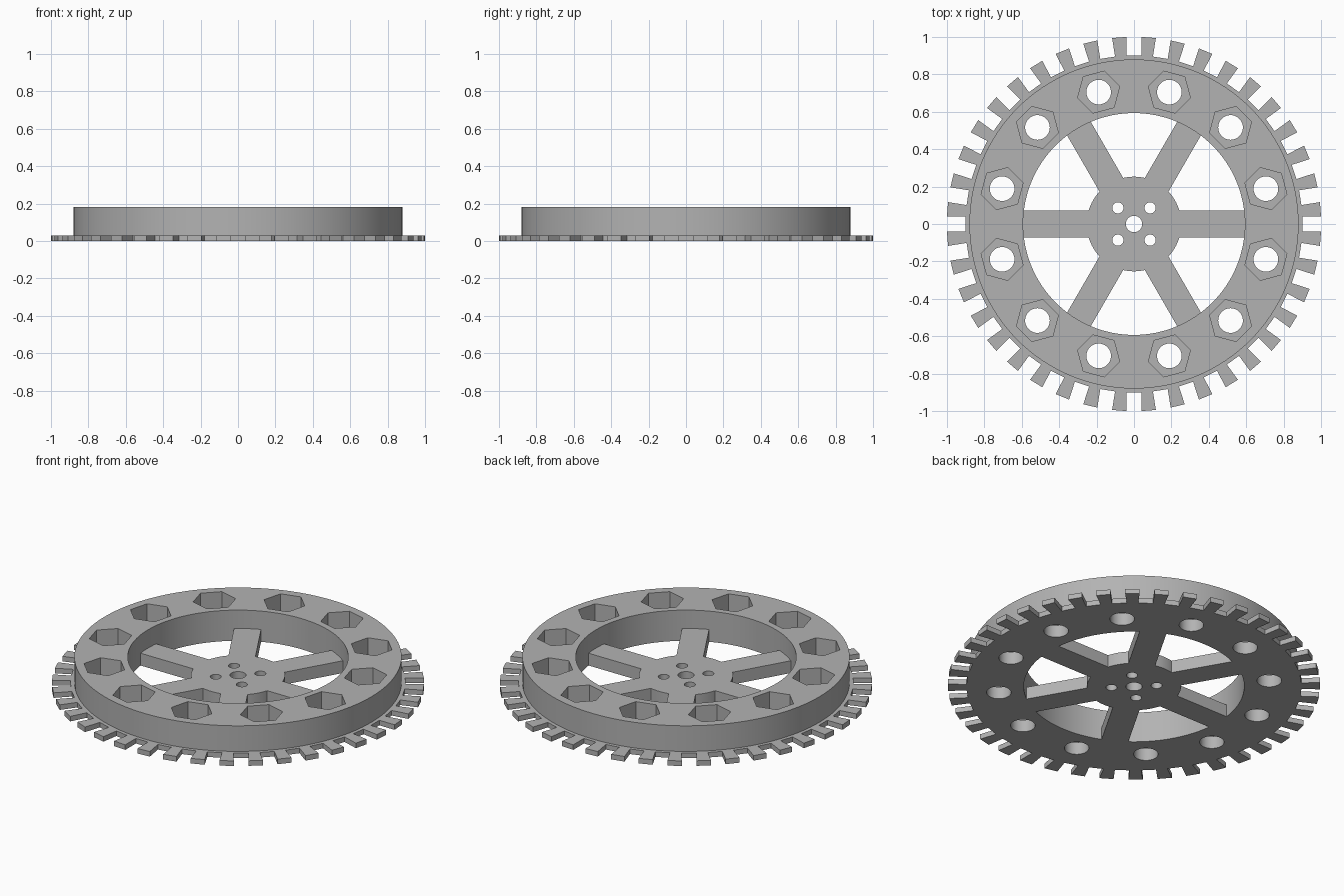
import bpy, bmesh
from math import sin, cos, tau, radians
from mathutils import Matrix, Vector

if "Cube" in bpy.data.objects:
    bpy.data.objects.remove(bpy.data.objects["Cube"])

PLATE, WEB, TOP = 0.03, 0.073, 0.182
RIM_OUT, RIM_IN, ROOT = 0.88, 0.593, 0.9
TEETH, SLOT, BOLTS = 40, 0.08, 12

grey = bpy.data.materials.new("plain grey")
grey.use_nodes = True
colour = (0.45, 0.45, 0.45, 1)
grey.diffuse_color = colour
grey.node_tree.nodes["Principled BSDF"].inputs["Base Color"].default_value = colour


def ring(radius, sides, centre=(0, 0), turn=0):
    return [(centre[0] + radius * cos(turn + tau * i / sides),
             centre[1] + radius * sin(turn + tau * i / sides)) for i in range(sides)]


def prisms(name, outlines, z0, z1):
    """One object made of upright prisms over the given outlines."""
    bm = bmesh.new()
    for outline in outlines:
        face = bm.faces.new([bm.verts.new((x, y, z0)) for x, y in outline])
        out = bmesh.ops.extrude_face_region(bm, geom=[face])
        moved = [v for v in out["geom"] if isinstance(v, bmesh.types.BMVert)]
        bmesh.ops.translate(bm, verts=moved, vec=(0, 0, z1 - z0))
    bmesh.ops.recalc_face_normals(bm, faces=bm.faces[:])
    mesh = bpy.data.meshes.new(name)
    bm.to_mesh(mesh)
    bm.free()
    mesh.materials.append(grey)
    obj = bpy.data.objects.new(name, mesh)
    bpy.context.collection.objects.link(obj)
    return obj


def combine(target, tool, operation):
    mod = target.modifiers.new(operation, "BOOLEAN")
    mod.operation, mod.solver, mod.object = operation, "EXACT", tool
    bpy.context.view_layer.objects.active = target
    bpy.ops.object.modifier_apply(modifier=mod.name)
    bpy.data.objects.remove(tool)


# Toothed plate outline: parallel-sided slots between the teeth
gear = []
for i in range(TEETH):
    spin = Matrix.Rotation(tau * i / TEETH, 2)
    half = SLOT / 2
    tip = (1.001 ** 2 - half ** 2) ** 0.5
    for x, y in ((tip, -half), (ROOT, -half), (ROOT, half), (tip, half)):
        gear.append(tuple(spin @ Vector((x, y))))

# Raised rim on the toothed plate, opened in the middle
wheel = prisms("toothed_rim", [gear], 0, PLATE)
combine(wheel, prisms("drum", [ring(RIM_OUT, 128)], PLATE / 2, TOP), "UNION")
combine(wheel, prisms("opening", [ring(RIM_IN, 128)], -0.1, 0.5), "DIFFERENCE")

# Hexagonal pockets with round through holes
angles = [radians(15) + tau * i / BOLTS for i in range(BOLTS)]
spots = [(a, (0.73 * cos(a), 0.73 * sin(a))) for a in angles]
combine(wheel, prisms("pockets", [ring(0.116, 6, c, a + tau / 12) for a, c in spots],
                      WEB, 0.5), "DIFFERENCE")
combine(wheel, prisms("bolt_holes", [ring(0.066, 40, c) for a, c in spots],
                      -0.1, 0.4), "DIFFERENCE")

# Hub with three bars crossing it as six spokes
spider = prisms("hub_and_spokes", [ring(0.253, 96)], 0, WEB)
for i in range(3):
    spin = Matrix.Rotation(tau * i / 6, 2)
    end, half = RIM_IN + 0.004, 0.073
    bar = [tuple(spin @ Vector(p)) for p in
           ((-end, -half), (end, -half), (end, half), (-end, half))]
    combine(spider, prisms("bar", [bar], 0, WEB), "UNION")
holes = [ring(0.044, 40)] + [ring(0.03, 32, (x, y))
                             for x in (-0.086, 0.086) for y in (-0.086, 0.086)]
combine(spider, prisms("hub_holes", holes, -0.1, 0.4), "DIFFERENCE")

# Smooth round walls, sharp corners
bpy.ops.object.select_all(action="DESELECT")
for obj in (wheel, spider):
    obj.select_set(True)
bpy.context.view_layer.objects.active = wheel
bpy.ops.object.shade_smooth_by_angle(angle=radians(25))
